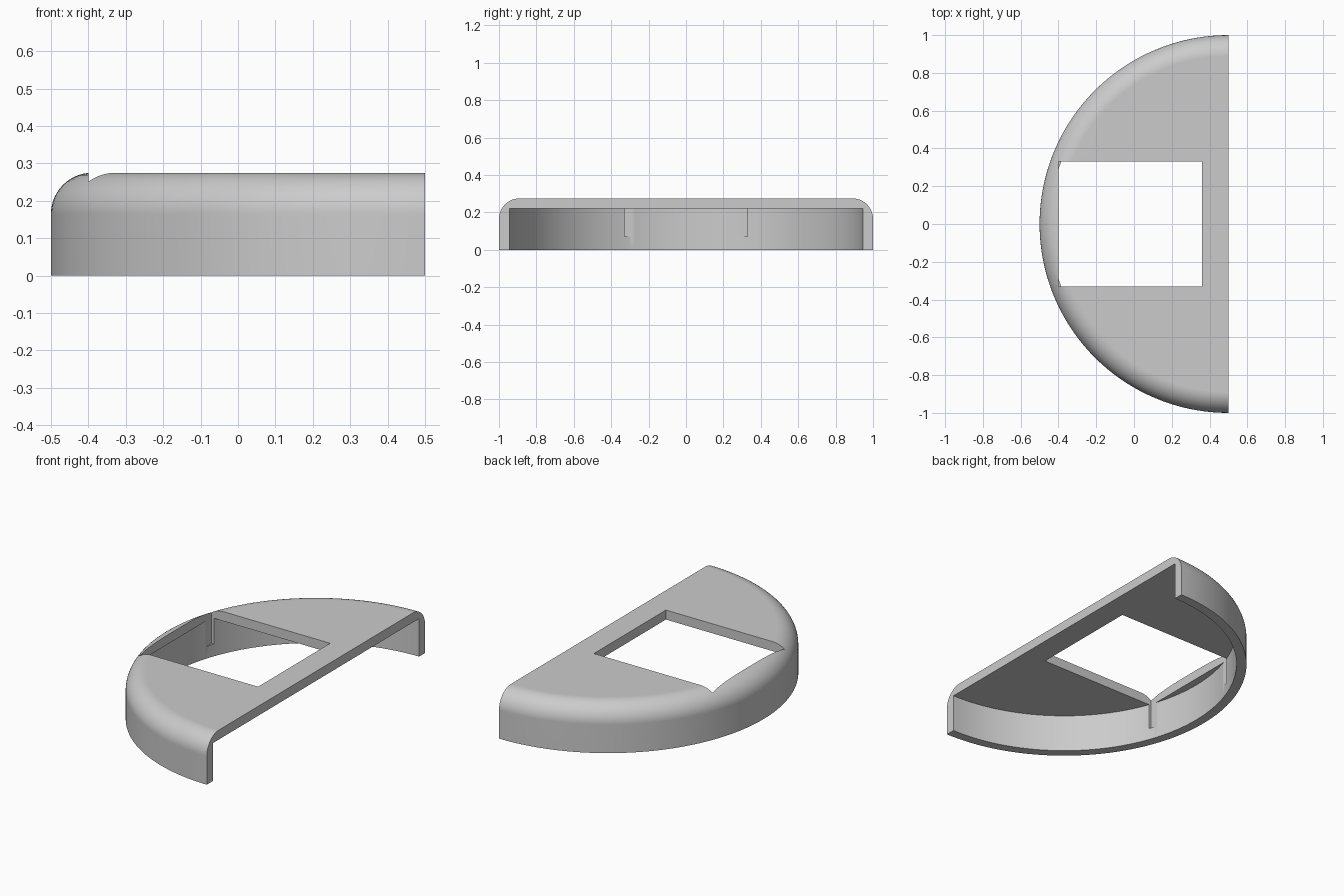
import bpy, bmesh, math
from mathutils import Vector

if "Cube" in bpy.data.objects:
    bpy.data.objects.remove(bpy.data.objects["Cube"], do_unlink=True)

RADIUS, HEIGHT, WALL, FILLET = 1.0, 0.275, 0.055, 0.11
CENTRE_X = 0.5
FILLET_STEPS, TURN_STEPS = 14, 96

grey = bpy.data.materials.new("plain grey")
grey.use_nodes = True
colour = (0.6, 0.6, 0.6, 1)
grey.diffuse_color = colour
grey.node_tree.nodes["Principled BSDF"].inputs["Base Color"].default_value = colour


def add_object(name, bm):
    bmesh.ops.recalc_face_normals(bm, faces=bm.faces[:])
    mesh = bpy.data.meshes.new(name)
    bm.to_mesh(mesh)
    bm.free()
    mesh.materials.append(grey)
    obj = bpy.data.objects.new(name, mesh)
    bpy.context.collection.objects.link(obj)
    return obj


# Half-round shell: hollow profile with a rounded top edge, turned half way
profile = [(0, HEIGHT)]
for i in range(FILLET_STEPS + 1):
    a = math.pi / 2 * (1 - i / FILLET_STEPS)
    profile.append((RADIUS - FILLET + FILLET * math.cos(a),
                    HEIGHT - FILLET + FILLET * math.sin(a)))
inner = RADIUS - WALL
profile += [(RADIUS, 0), (inner, 0), (inner, HEIGHT - WALL), (0, HEIGHT - WALL)]

bm = bmesh.new()
verts = [bm.verts.new((CENTRE_X, r, z)) for r, z in profile]
edges = [bm.edges.new(pair) for pair in zip(verts, verts[1:])]
bmesh.ops.spin(bm, geom=verts + edges, cent=(CENTRE_X, 0, 0), axis=(0, 0, 1),
               angle=math.pi, steps=TURN_STEPS)
bmesh.ops.remove_doubles(bm, verts=bm.verts[:], dist=1e-5)
# Close the flat cut side with one face
bmesh.ops.edgeloop_fill(bm, edges=[e for e in bm.edges if e.is_boundary])
shell = add_object("half_round_cover", bm)

# Rectangular window, which also nicks the inside of the curved wall
low, high = Vector((-0.4, -0.33, 0.07)), Vector((0.36, 0.33, 0.5))
bm = bmesh.new()
bmesh.ops.create_cube(bm, size=1)
bmesh.ops.scale(bm, vec=high - low, verts=bm.verts[:])
bmesh.ops.translate(bm, vec=(low + high) / 2, verts=bm.verts[:])
cutter = add_object("window_cutter", bm)
cutter.hide_render = True

cut = shell.modifiers.new("window", 'BOOLEAN')
cut.operation, cut.solver, cut.object = 'DIFFERENCE', 'EXACT', cutter

bpy.ops.object.select_all(action='DESELECT')
shell.select_set(True)
bpy.context.view_layer.objects.active = shell
bpy.ops.object.modifier_apply(modifier=cut.name)
bpy.data.objects.remove(cutter, do_unlink=True)

# Smooth rounded surfaces, crisp edges, flat top
bpy.ops.object.shade_smooth_by_angle(angle=math.radians(30))
shell.modifiers.new("flat_top_normals", 'WEIGHTED_NORMAL').keep_sharp = True
